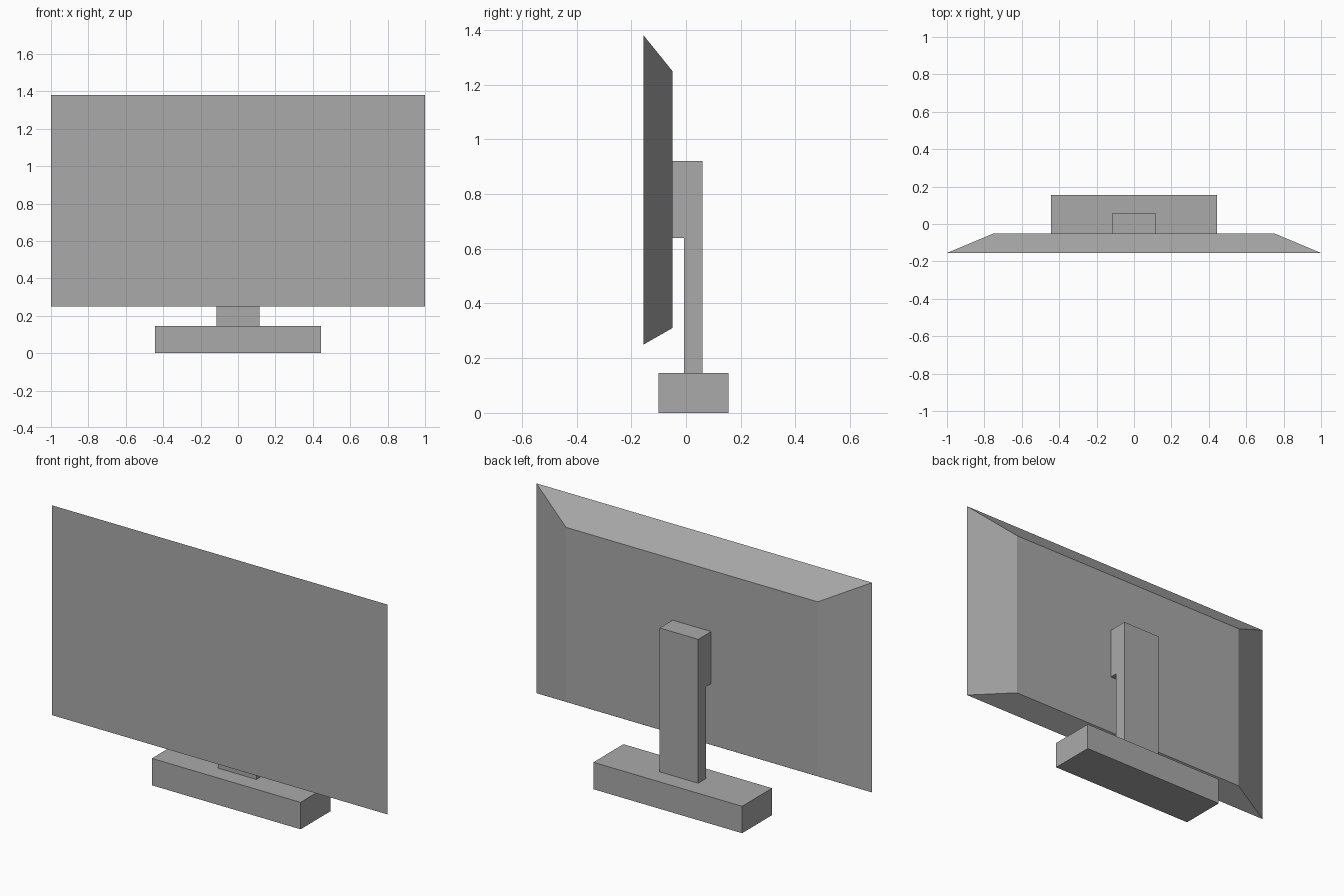
import bpy
import bmesh

if "Cube" in bpy.data.objects:
    bpy.data.objects.remove(bpy.data.objects["Cube"], do_unlink=True)

GREY = (0.4, 0.4, 0.4, 1.0)
plastic = bpy.data.materials.new("grey_plastic")
plastic.use_nodes = True
plastic.diffuse_color = GREY
plastic.node_tree.nodes["Principled BSDF"].inputs["Base Color"].default_value = GREY


def loft(name, start, end):
    """Solid between two outlines with the same number of points."""
    bm = bmesh.new()
    a = [bm.verts.new(p) for p in start]
    b = [bm.verts.new(p) for p in end]
    bm.faces.new(a)
    bm.faces.new(b[::-1])
    for i in range(len(a)):
        j = (i + 1) % len(a)
        bm.faces.new((a[i], b[i], b[j], a[j]))
    bmesh.ops.recalc_face_normals(bm, faces=bm.faces)
    mesh = bpy.data.meshes.new(name)
    bm.to_mesh(mesh)
    bm.free()
    mesh.materials.append(plastic)
    obj = bpy.data.objects.new(name, mesh)
    bpy.context.scene.collection.objects.link(obj)
    return obj


def upright_rect(half_width, y, bottom, top):
    return [(-half_width, y, bottom), (half_width, y, bottom),
            (half_width, y, top), (-half_width, y, top)]


def extrude_across(name, half_width, profile):
    """Extrude a side profile of (y, z) points symmetrically along x."""
    return loft(name, [(-half_width, y, z) for y, z in profile],
                [(half_width, y, z) for y, z in profile])


# Display with a wide front and a tapered back
loft("screen", upright_rect(1.0, -0.155, 0.25, 1.38),
     upright_rect(0.75, -0.05, 0.31, 1.25))

# Neck with a mounting block that reaches forward to the display
extrude_across("stand_neck", 0.115,
               [(-0.007, 0.145), (0.06, 0.145), (0.06, 0.92),
                (-0.05, 0.92), (-0.05, 0.64), (-0.007, 0.64)])

# Heavy foot
extrude_across("stand_base", 0.443,
               [(-0.10, 0), (0.155, 0), (0.155, 0.145), (-0.10, 0.145)])
